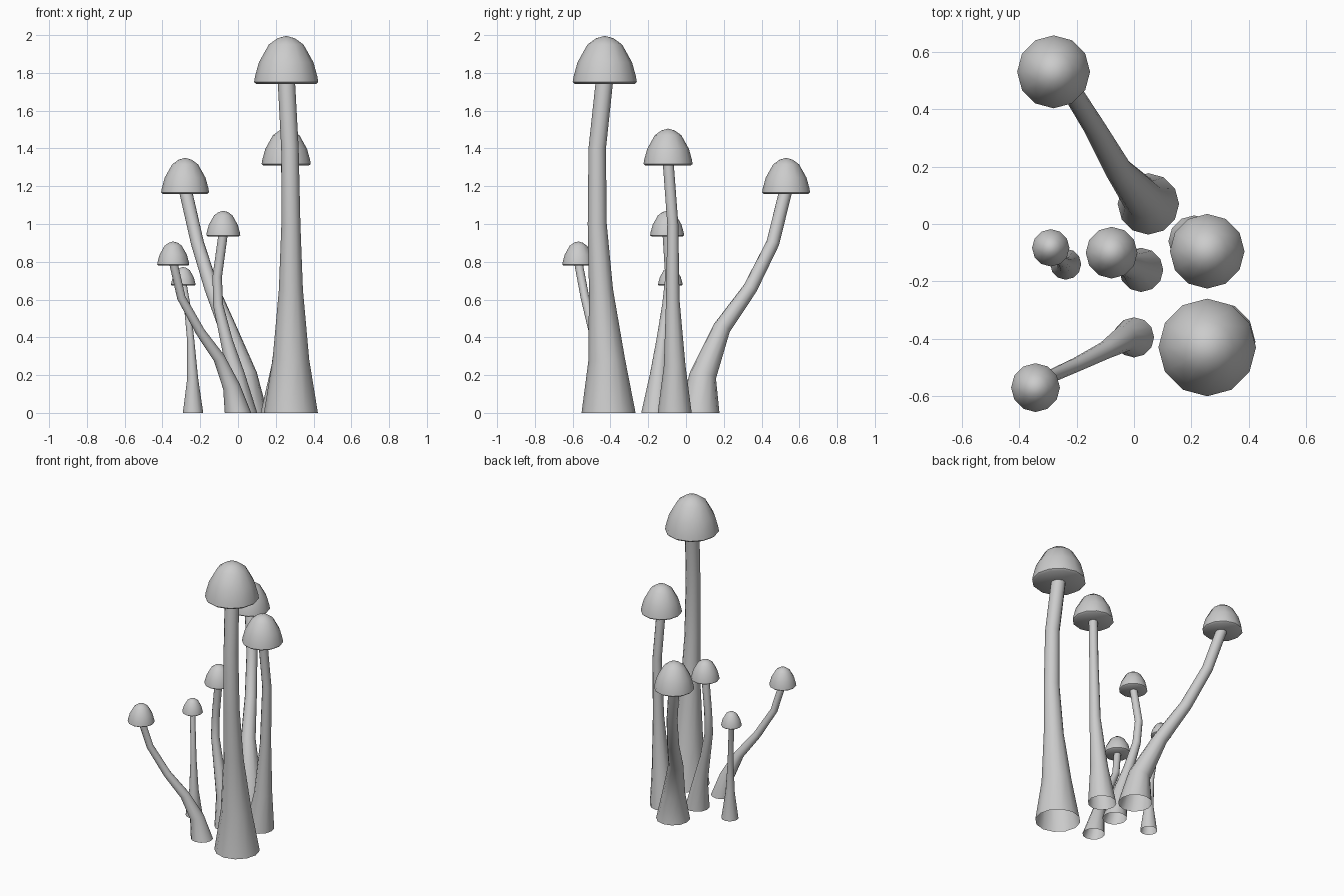
import bpy, bmesh
from math import cos, sin, pi
from mathutils import Vector

cube = bpy.data.objects.get("Cube")
if cube:
    bpy.data.objects.remove(cube, do_unlink=True)

SIDES = 12
UP = Vector((0, 0, 1))
GREY = (0.6, 0.6, 0.6, 1)
grey = bpy.data.materials.new("pale grey")
grey.use_nodes = True
grey.diffuse_color = GREY
grey.node_tree.nodes["Principled BSDF"].inputs["Base Color"].default_value = GREY


def add_ring(bm, centre, radius, axis):
    """Ring of vertices around centre, perpendicular to axis."""
    turn = UP.rotation_difference(axis)
    angles = [2 * pi * i / SIDES for i in range(SIDES)]
    return [bm.verts.new(centre + turn @ Vector((cos(a), sin(a), 0)) * radius) for a in angles]


def bridge(bm, rings):
    """Quads between each ring and the next."""
    for low, high in zip(rings, rings[1:]):
        for i in range(SIDES):
            j = (i + 1) % SIDES
            bm.faces.new((low[i], low[j], high[j], high[i]))


def finish(bm, name):
    mesh = bpy.data.meshes.new(name)
    bm.to_mesh(mesh)
    bm.free()
    mesh.materials.append(grey)
    obj = bpy.data.objects.new(name, mesh)
    bpy.context.collection.objects.link(obj)
    bpy.ops.object.select_all(action='DESELECT')
    obj.select_set(True)
    bpy.context.view_layer.objects.active = obj
    bpy.ops.object.shade_smooth_by_angle(angle=0.9)


def build_stem(name, points, base_radius):
    """Open tube that flares at the foot and stands flat on the ground."""
    bm = bmesh.new()
    tip_radius = 0.32 * base_radius
    rings = []
    for i, point in enumerate(points):
        axis = UP.copy()
        if i > 0:
            following = points[min(i + 1, len(points) - 1)]
            axis = (following - points[i - 1]).normalized()
        flare = (1 - point.z / points[-1].z) ** 3.7
        radius = tip_radius + (base_radius - tip_radius) * flare
        rings.append(add_ring(bm, point, radius, axis))
    bridge(bm, rings)
    finish(bm, name)


def build_cap(name, stem_top, radius):
    """Bell-shaped cap with a flat underside, sunk a little over the stem."""
    bm = bmesh.new()
    height = 1.5 * radius
    bottom = stem_top - UP * radius * 0.2
    outline = [(0.93, 0), (1, 0.04), (0.97, 0.16), (0.85, 0.45), (0.54, 0.82), (0.27, 0.95)]
    rings = [add_ring(bm, bottom + UP * height * h, radius * r, UP) for r, h in outline]
    bridge(bm, rings)
    bm.faces.new(reversed(rings[0]))
    crown = bm.verts.new(bottom + UP * height)
    for i in range(SIDES):
        bm.faces.new((rings[-1][i], rings[-1][(i + 1) % SIDES], crown))
    finish(bm, name)


def build_mushroom(name, base_radius, cap_radius, *path):
    points = [Vector(p) for p in path]
    build_stem(name + "_stem", points, base_radius)
    build_cap(name + "_cap", points[-1], cap_radius)


# Tall upright pair
build_mushroom("tallest", 0.143, 0.17, (0.28, -0.41, 0), (0.28, -0.42, 0.28),
               (0.28, -0.45, 0.65), (0.28, -0.47, 1), (0.275, -0.47, 1.4), (0.255, -0.43, 1.775))
build_mushroom("second", 0.09, 0.13, (0.21, -0.06, 0), (0.235, -0.06, 0.25),
               (0.26, -0.07, 0.6), (0.27, -0.07, 1), (0.255, -0.095, 1.336))

# Leaning ones at the back and front
build_mushroom("rear", 0.107, 0.127, (0.05, 0.07, 0), (0.03, 0.09, 0.2),
               (-0.055, 0.19, 0.45), (-0.14, 0.34, 0.66), (-0.215, 0.46, 0.9), (-0.28, 0.53, 1.185))
build_mushroom("front", 0.07, 0.085, (0, -0.395, 0), (-0.035, -0.4, 0.14),
               (-0.1, -0.44, 0.29), (-0.2, -0.49, 0.43), (-0.3, -0.535, 0.61), (-0.343, -0.57, 0.797))

# Small pair in the middle
build_mushroom("middle", 0.077, 0.09, (0.025, -0.16, 0), (-0.01, -0.145, 0.2),
               (-0.06, -0.125, 0.38), (-0.105, -0.1, 0.57), (-0.11, -0.085, 0.72), (-0.078, -0.1, 0.953))
build_mushroom("smallest", 0.054, 0.065, (-0.238, -0.14, 0), (-0.24, -0.14, 0.18),
               (-0.25, -0.13, 0.38), (-0.268, -0.11, 0.56), (-0.29, -0.083, 0.688))
